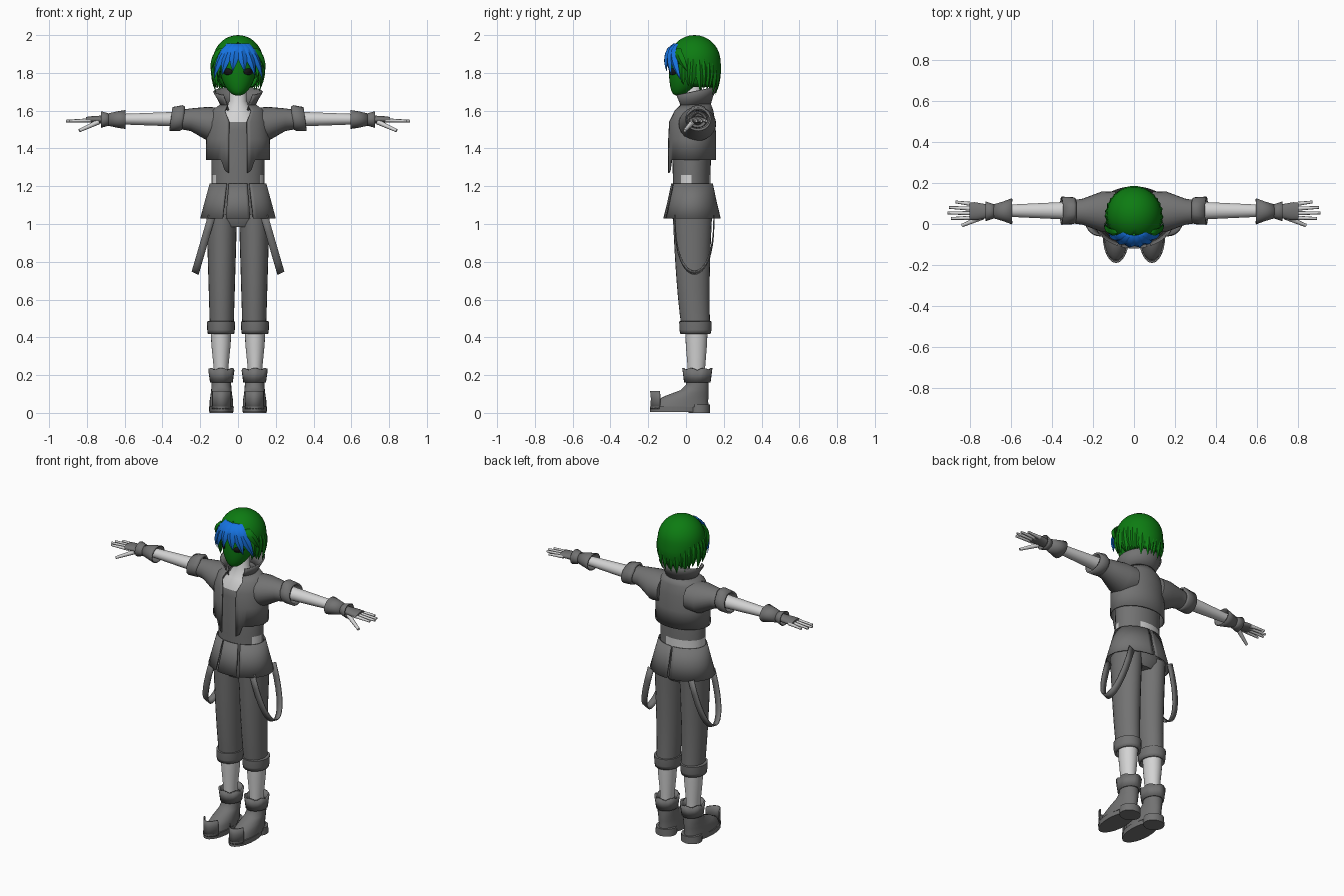
import bpy, bmesh, math, random
from mathutils import Matrix, Vector

if "Cube" in bpy.data.objects:
    bpy.data.objects.remove(bpy.data.objects["Cube"])
random.seed(4)


def material(name, red, green, blue):
    mat = bpy.data.materials.new(name)
    mat.use_nodes = True
    mat.diffuse_color = (red, green, blue, 1)
    mat.node_tree.nodes["Principled BSDF"].inputs["Base Color"].default_value = mat.diffuse_color
    return mat


CLOTH = material("dark grey cloth", .17, .17, .17)
SKIN = material("light grey skin", .65, .65, .65)
GREEN = material("green", .004, .2, .006)
BLUE = material("blue", .008, .17, .75)
BLACK = material("black", .008, .008, .008)


def finish(name, bm, mat, mirror=False, solid=0):
    """Turn a bmesh into a smooth object, optionally thickened and mirrored."""
    mesh = bpy.data.meshes.new(name)
    bm.to_mesh(mesh)
    bm.free()
    part = bpy.data.objects.new(name, mesh)
    bpy.context.collection.objects.link(part)
    mesh.materials.append(mat)
    for face in mesh.polygons:
        face.use_smooth = True
    mesh.set_sharp_from_angle(angle=math.radians(45))
    if solid:
        thickness = part.modifiers.new("Thickness", 'SOLIDIFY')
        thickness.thickness, thickness.offset = solid, -1
    if mirror:
        part.modifiers.new("Mirror", 'MIRROR').use_mirror_merge = False
    return part


def bridge(bm, rows, count):
    for low, high in zip(rows, rows[1:]):
        for k in range(count):
            j = (k + 1) % len(low)
            bm.faces.new((low[k], low[j], high[j], high[k]))


def shell(name, mat, centre, rings, axis="z", gap=None, span=None, sides=24, cap=True,
          mirror=False, solid=0, edit=None):
    """Skin ellipses (position, radius a, radius b, optional shift b); gap opens the front."""
    bm = bmesh.new()
    is_open = bool(gap or span)
    rows = []
    for pos, ra, rb, *shift in rings:
        half = gap(pos) if gap else 0
        lo, hi = span or (half - 90, 270 - half)
        row = []
        for k in range(sides + is_open):
            a = math.radians(lo + (hi - lo) * k / sides)
            u = centre[0] + ra * math.cos(a)
            v = centre[1] + rb * math.sin(a) + sum(shift)
            row.append(bm.verts.new((u, v, pos) if axis == "z" else (pos, u, v)))
        rows.append(row)
    bridge(bm, rows, sides)
    if cap and not is_open:
        bm.faces.new(rows[0][::-1])
        bm.faces.new(rows[-1])
    if edit:
        for vert in bm.verts:
            edit(vert.co)
    bmesh.ops.remove_doubles(bm, verts=bm.verts, dist=.0005)
    return finish(name, bm, mat, mirror, solid)


def digit(name, start, end, radius):
    """Tapered finger between two points, on both hands."""
    bm = bmesh.new()
    start, end = Vector(start), Vector(end)
    along = end - start
    turn = along.to_track_quat('Z', 'Y').to_matrix().to_4x4()
    bmesh.ops.create_cone(bm, cap_ends=True, segments=8, radius1=radius, radius2=radius * .6,
                          depth=along.length, matrix=Matrix.Translation((start + end) / 2) @ turn)
    finish(name, bm, SKIN, mirror=True)


def locks(name, mat, strands, root_radius, bulge, curl, width):
    """Flat tapering strands around the head: (root angle, tip angle, root z, tip z)."""
    bm = bmesh.new()
    for root, tip, top, bottom in strands:
        rows = []
        for k in range(7):
            t = k / 6
            a = math.radians(root + (tip - root) * t)
            radius = root_radius + bulge * math.sqrt(math.sin(math.pi * curl * t))
            half = width * math.sin(math.pi * (.2 + .79 * t))
            out = Vector((math.sin(a), -math.cos(a), 0))
            side = Vector((math.cos(a), math.sin(a), 0)) * half
            p = Vector((0, .04, top + (bottom - top) * t)) + out * radius
            thick = out * half * .5
            rows.append([bm.verts.new(q) for q in (p + side, p + thick, p - side, p - thick)])
        bridge(bm, rows, 4)
        bm.faces.new(rows[0])
        bm.faces.new(rows[-1])
    bmesh.ops.recalc_face_normals(bm, faces=bm.faces)
    finish(name, bm, mat)


# Torso: bare neck, shirt and partly bare waist
torso = shell("torso", CLOTH, (0, .03), [
    (1.18, .14, .1), (1.215, .14, .1), (1.26, .14, .1), (1.5, .145, .105), (1.54, .135, .1),
    (1.6, .075, .065), (1.65, .046, .046, .01), (1.76, .042, .042, .01)], sides=32)
torso.data.materials.append(SKIN)
for face in torso.data.polygons:
    c = face.center
    waist = c.z < 1.26 and (c.x < .06 or c.y < .03) and not (abs(c.x) < .11 and c.y < 0)
    face.material_index = int(c.z > 1.54 or waist)


# Open jacket with long front tips, and raised collar
def front_tips(co):
    if co.z < 1.35 and co.y < 0:
        co.z -= .07 * max(0, min(1, (.09 - abs(co.x)) / .025))


def tilt_back(co):
    co.z += (co.y - .045) * .2


shell("jacket", CLOTH, (0, .03), [
    (1.34, .17, .13), (1.45, .168, .13), (1.54, .163, .125), (1.6, .14, .11, .005), (1.64, .085, .085, .015)],
    gap=lambda z: 17 + 210 * max(0, z - 1.54), sides=44, solid=.008, edit=front_tips)
shell("collar", CLOTH, (0, .045), [(1.615, .086, .086), (1.66, .108, .1), (1.7, .132, .12)],
      gap=lambda z: 37, sides=32, solid=.007, edit=tilt_back)


# Sleeves with turned cuffs
def cuff_slant(co):
    co.x -= (co.z - 1.555) * .12
    if co.z > 1.6 and co.x < .3:
        co.z += .012


wrist = (.062, 1.553)
shell("sleeve", CLOTH, (.06, 1.54), [
    (.09, .1, .085, -.01), (.16, .098, .09, -.01), (.25, .064, .06, .012), (.31, .055, .05, .013)],
    axis="x", mirror=True)
shell("sleeve_cuff", CLOTH, (.065, 1.555), [(.287, .062, .055), (.3, .066, .062), (.355, .069, .064)],
      axis="x", cap=False, mirror=True, solid=.012, edit=cuff_slant)

# Bare arms, flared wrist guards, gloves and fingers
shell("arm", SKIN, (.065, 1.555), [(.29, .045, .04), (.69, .026, .025)], axis="x", mirror=True)
shell("wrist_guard", CLOTH, wrist, [(.597, .064, .05), (.64, .048, .043), (.69, .033, .032)],
      axis="x", cap=False, mirror=True, solid=.006)
shell("glove_flare", CLOTH, wrist, [(.67, .03, .028), (.725, .048, .044)],
      axis="x", cap=False, mirror=True, solid=.005)
shell("glove", CLOTH, wrist, [(.67, .027, .025), (.72, .034, .021), (.77, .043, .018), (.805, .042, .014)],
      axis="x", mirror=True)
for k, name in enumerate(("index", "middle", "ring", "little")):
    reach = .912 - .012 * (k - 1.2) ** 2
    digit(name + "_finger", (.78, .031 + .0217 * k, 1.549), (reach, .027 + .027 * k, 1.545), .011)
digit("thumb", (.74, .035, 1.54), (.84, -.007, 1.494), .014)

# Flared tunic skirt cut into panels
skirt = [(1.03, .2, .152), (1.12, .176, .13), (1.215, .15, .11)]
shell("skirt_side", CLOTH, (0, .032), skirt, span=(-66, 88), mirror=True, solid=.007)
shell("skirt_front", CLOTH, (0, .032), skirt, span=(-109, -71), sides=8, solid=.007)

# Trousers with rolled cuffs
shell("hips", CLOTH, (0, .033), [(.985, .12, .08), (1.03, .16, .105), (1.2, .143, .102)])
leg = [k / 8 for k in range(9)]
shell("trouser_leg", CLOTH, (.086, .034), [
    (.45 + .6 * t, .063 + .018 * t, .076 + .028 * t, .018 * (1 - t) ** 3) for t in leg], mirror=True)
shell("trouser_cuff", CLOTH, (.09, .05), [(.418, .07, .08), (.44, .073, .085), (.484, .075, .086), (.488, .055, .07)],
      cap=False, mirror=True, solid=.012)
shell("shin", SKIN, (.09, .055), [(.15, .036, .044), (.25, .04, .047), (.36, .051, .056), (.46, .055, .06)],
      mirror=True)

# Hanging strap loops at the hips
bm = bmesh.new()
rows = []
for k in range(17):
    a = math.pi * k / 16
    drop = math.sin(a) ** .8
    middle = Vector((.14 + .085 * drop, .045 - .1 * math.cos(a), 1.04 - .295 * drop))
    slant = Vector((.018, 0, .009))
    rows.append([bm.verts.new(middle - slant), bm.verts.new(middle + slant)])
bridge(bm, rows, 1)
finish("hip_strap", bm, CLOTH, mirror=True, solid=.006)


# Boots: sole, heel, upper, turned collar and upright toe flap
def collar_points(co):
    if co.z > .22:
        co.z += .012 * abs(math.sin(3 * math.atan2(co.y - .06, co.x - .09)))


sole = (.088, -.05)
ankle = (.088, .06)
shell("boot_sole", CLOTH, sole, [(.005, .064, .14), (.035, .066, .141)], mirror=True)
shell("boot_heel", CLOTH, ankle, [(0, .062, .057, .01), (.045, .06, .06, .008)], mirror=True)
shell("boot_upper", CLOTH, ankle, [
    (.03, .063, .15, -.09), (.065, .062, .137, -.08), (.09, .058, .115, -.055), (.12, .054, .075, -.015),
    (.15, .052, .06), (.2, .052, .058)], mirror=True)
shell("boot_collar", CLOTH, ankle, [(.16, .06, .07), (.225, .069, .08)],
      cap=False, mirror=True, solid=.01, edit=collar_points)
shell("toe_flap", CLOTH, sole, [(.02, .066, .14), (.075, .064, .136), (.115, .064, .14)],
      span=(-140, -40), mirror=True, solid=.007)


# Head tapering to the chin
def face_ring(z):
    rise = min(1, max(0, z - 1.68) / .14)
    width = .012 + .083 * math.sin(rise * math.pi / 2) ** .6 - .15 * max(0, z - 1.84)
    return z, width, width * 1.06, -.05 * (1 - rise) ** 2


def face_point(x, z, lift):
    _, width, depth, shift = face_ring(z)
    return x, .01 + shift - depth * math.sqrt(1 - (x / width) ** 2) - lift, z


shell("face", GREEN, (0, .01), [face_ring(1.68 + .24 * (k / 16) ** 1.3) for k in range(17)], sides=32)

# Eyes as thin plates following the face
bm = bmesh.new()
pupil = bm.verts.new(face_point(.055, 1.806, .005))
rim = []
for k in range(16):
    a = math.tau * k / 16
    rim.append(bm.verts.new(face_point(.055 + .024 * math.cos(a), 1.806 + .017 * math.sin(a), .004)))
for k in range(16):
    bm.faces.new((rim[k], rim[(k + 1) % 16], pupil))
finish("eye", bm, BLACK, mirror=True, solid=.004)

# Hair: rounded cap, ragged lower locks and blue fringe
cap_rings = []
for k in range(15):
    a = math.radians(k * 10 - 50)
    low = max(0, -math.sin(a))
    cap_rings.append((1.86 + .14 * math.sin(a) - .035 * low, .134 * math.cos(a), .138 * math.cos(a), .03 * low))
shell("hair_cap", GREEN, (0, .045), cap_rings, gap=lambda z: max(0, 72 - 72 * ((z - 1.72) / .24) ** 2),
      sides=36, solid=.006)
ragged = [(deg, deg + random.uniform(-6, 6), 1.9, 1.73 - .02 * math.cos(math.radians(deg + 180)) - .03 * random.random())
          for deg in range(66, 300, 12)]
locks("hair_locks", GREEN, ragged, .11, .022, .95, .026)
locks("side_locks", GREEN, [(s * 50, s * 76, 1.93, 1.81) for s in (-1, 1)], .12, .028, .6, .026)
fringe = [(deg * .5, deg * 1.1, 1.955, 1.82 - .001 * abs(deg)) for deg in range(-54, 60, 22)]
locks("blue_fringe", BLUE, fringe, .1, .048, .62, .027)
